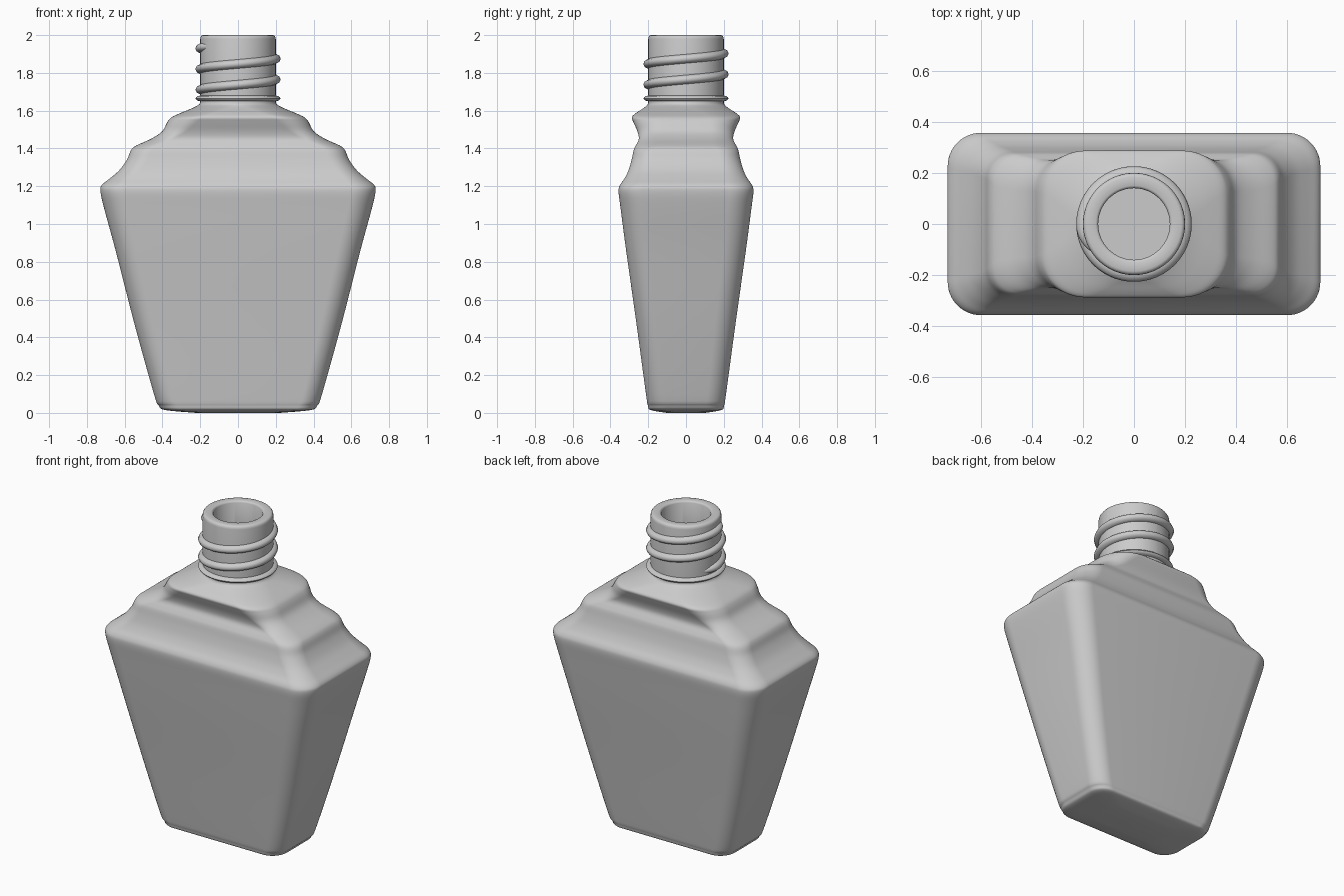
import bpy, bmesh, math

if "Cube" in bpy.data.objects:
    bpy.data.objects.remove(bpy.data.objects["Cube"])

SEG = 14  # points per rounded corner


def ring(z, hx, hy, r):
    """Rounded rectangle cross-section; becomes a circle when hx = hy = r."""
    r = min(r, hx, hy)
    pts = []
    for k, (sx, sy) in enumerate(((1, 1), (-1, 1), (-1, -1), (1, -1))):
        for i in range(SEG):
            a = (k + i / (SEG - 1) * 0.98 + 0.01) * math.pi / 2
            pts.append((sx * (hx - r) + r * math.cos(a),
                        sy * (hy - r) + r * math.sin(a), z))
    return pts


def smooth_rows(rows, n):
    """Catmull-Rom resampling of the section list."""
    out = []
    for i in range(len(rows) - 1):
        p0, p1, p2 = rows[max(i - 1, 0)], rows[i], rows[i + 1]
        p3 = rows[min(i + 2, len(rows) - 1)]
        for j in range(n):
            t = j / n
            out.append(tuple(0.5 * (2 * b + (c - a) * t + (2 * a - 5 * b + 4 * c - d) * t * t
                                    + (3 * b - a - 3 * c + d) * t ** 3)
                             for a, b, c, d in zip(p0, p1, p2, p3)))
    return out + [rows[-1]]


def loft(name, rings, angle):
    bm = bmesh.new()
    loops = [[bm.verts.new(p) for p in r] for r in rings]
    n = len(loops[0])
    for a, b in zip(loops, loops[1:]):
        for i in range(n):
            j = (i + 1) % n
            bm.faces.new((a[i], a[j], b[j], b[i]))
    bm.faces.new(loops[0][::-1])
    bm.faces.new(loops[-1])
    bmesh.ops.recalc_face_normals(bm, faces=bm.faces[:])
    me = bpy.data.meshes.new(name)
    bm.to_mesh(me)
    bm.free()
    ob = bpy.data.objects.new(name, me)
    bpy.context.collection.objects.link(ob)
    bpy.ops.object.select_all(action='DESELECT')
    ob.select_set(True)
    bpy.context.view_layer.objects.active = ob
    bpy.ops.object.shade_smooth_by_angle(angle=math.radians(angle))
    return ob


# Body sections: z, half width, half depth, corner radius
body = [
    (0.00, 0.22, 0.10, 0.07), (0.015, 0.385, 0.187, 0.09), (0.04, 0.42, 0.202, 0.10),
    (0.10, 0.445, 0.212, 0.10), (0.47, 0.548, 0.262, 0.11), (0.86, 0.648, 0.317, 0.12),
    (1.08, 0.708, 0.346, 0.13), (1.17, 0.728, 0.357, 0.13), (1.205, 0.722, 0.350, 0.13),
    (1.24, 0.68, 0.326, 0.12), (1.285, 0.628, 0.304, 0.11), (1.34, 0.588, 0.288, 0.11),
    (1.39, 0.567, 0.277, 0.11), (1.415, 0.54, 0.266, 0.12), (1.45, 0.462, 0.250, 0.12),
    (1.49, 0.402, 0.257, 0.13), (1.54, 0.374, 0.279, 0.16), (1.565, 0.352, 0.287, 0.17),
    (1.585, 0.31, 0.268, 0.18), (1.61, 0.25, 0.230, 0.19), (1.63, 0.21, 0.205, 0.20),
    (1.645, 0.20, 0.20, 0.20),
]
# Neck with collar, rim and bore: z, radius
neck = [
    (1.65, 0.20), (1.653, 0.213), (1.659, 0.222), (1.665, 0.225), (1.671, 0.222),
    (1.677, 0.213), (1.68, 0.20), (1.98, 0.20), (1.99, 0.198), (1.997, 0.193),
    (2.0, 0.185), (2.0, 0.15), (1.997, 0.144), (1.99, 0.14), (1.62, 0.14),
]
outer = smooth_rows(body, 4)
# Inner cavity follows the outside, one wall thickness in
inner = [(max(z - 0.03, 0.06), max(hx - 0.06, 0.14), max(hy - 0.06, 0.14), max(r - 0.03, 0.05))
         for z, hx, hy, r in reversed(body[3:-2])]
rings = [ring(*s) for s in outer]
rings += [ring(z, r, r, r) for z, r in neck]
rings += [ring(*s) for s in inner]
loft("bottle", rings, 50)

# Screw thread: rounded ridge swept along a helix, fading at both ends
a0, a1, pitch, steps = -math.pi - 0.5, 3 * math.pi + 0.65, 0.11, 180
sections = []
for s in range(steps + 1):
    a = a0 + (a1 - a0) * s / steps
    z = 1.71 + pitch * (a + math.pi) / (2 * math.pi)
    fade = min(1, (a - a0) / 0.6, (a1 - a) / 0.6)
    fade = math.sin(max(fade, 0.05) * math.pi / 2)
    sec = []
    for i in range(10):
        t = 2 * math.pi * i / 10
        r = 0.192 + 0.034 * fade * math.cos(t)
        sec.append((r * math.cos(a), r * math.sin(a), z + 0.025 * (0.4 + 0.6 * fade) * math.sin(t)))
    sections.append(sec)
loft("screw_thread", sections, 60)
